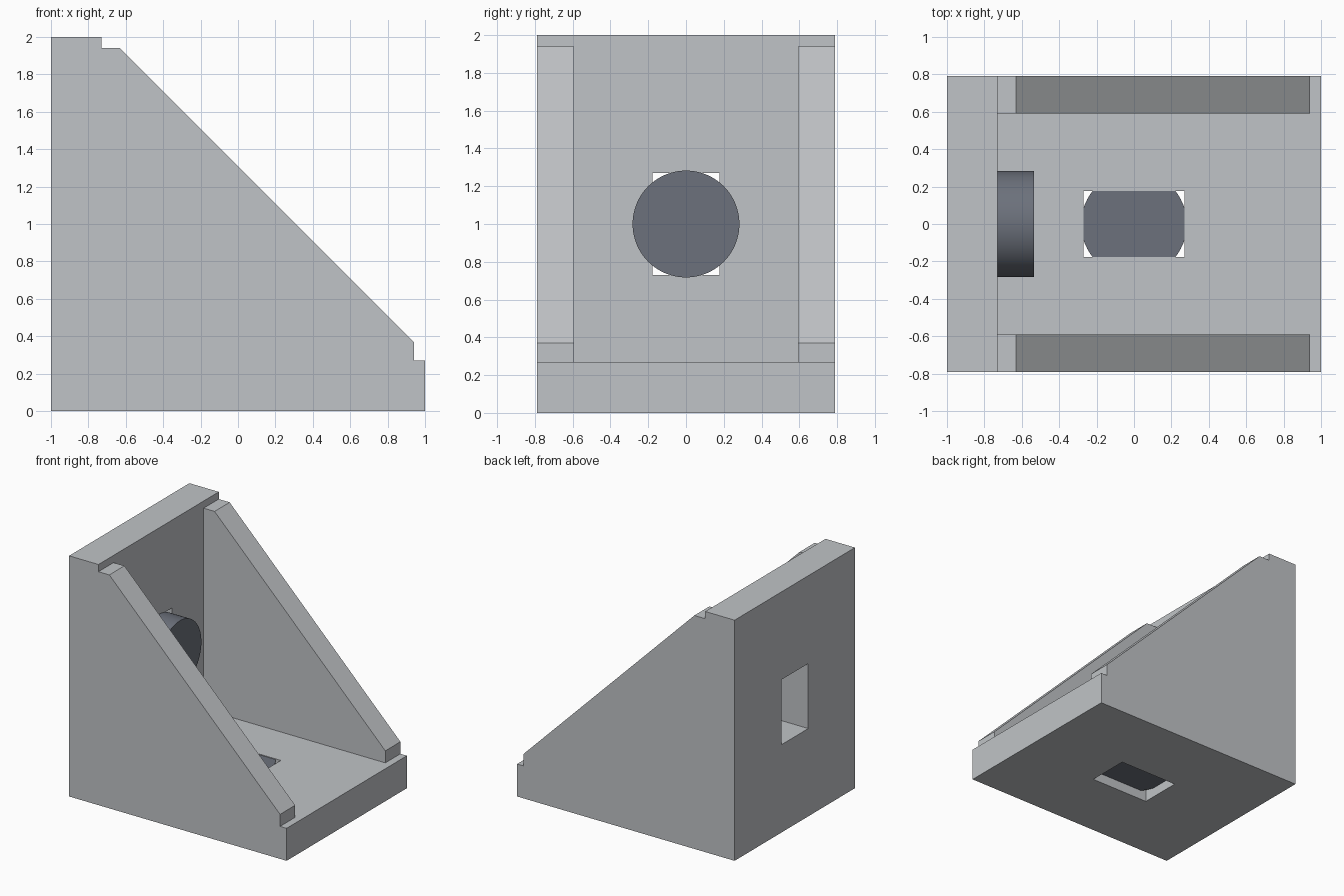
import bpy, bmesh
from math import pi, radians
from mathutils import Matrix

cube = bpy.data.objects.get("Cube")
if cube:
    bpy.data.objects.remove(cube, do_unlink=True)

WALL = -0.73     # inner face of the upright plate
FLOOR = 0.27     # upper face of the base plate
HALF = 0.79      # half of the overall width
INNER = 0.592    # inner face of each side gusset


def material(name, color):
    m = bpy.data.materials.new(name)
    m.use_nodes = True
    m.diffuse_color = (*color, 1)
    m.node_tree.nodes["Principled BSDF"].inputs["Base Color"].default_value = (*color, 1)
    return m


light_grey = material("light grey", (0.53, 0.55, 0.57))
dark_grey = material("dark grey", (0.15, 0.165, 0.2))


def add_object(name, bm, mat):
    bmesh.ops.recalc_face_normals(bm, faces=bm.faces)
    mesh = bpy.data.meshes.new(name)
    bm.to_mesh(mesh)
    bm.free()
    mesh.materials.append(mat)
    obj = bpy.data.objects.new(name, mesh)
    bpy.context.collection.objects.link(obj)
    return obj


def cut_box(target, name, low, high):
    """Subtract the box between two corners from the target."""
    bm = bmesh.new()
    bmesh.ops.create_cube(bm, size=1)
    for v in bm.verts:
        v.co = [a if c < 0 else b for c, a, b in zip(v.co, low, high)]
    cutter = add_object(name, bm, light_grey)
    cutter.hide_render = True
    mod = target.modifiers.new(name, "BOOLEAN")
    mod.operation = "DIFFERENCE"
    mod.solver = "EXACT"
    mod.object = cutter
    bpy.context.view_layer.objects.active = target
    bpy.ops.object.modifier_apply(modifier=name)
    bpy.data.objects.remove(cutter, do_unlink=True)


# Bracket: side silhouette extruded across the width
profile = [(-1, 0), (1, 0), (1, FLOOR), (0.94, FLOOR), (0.94, 0.37),
           (-0.63, 1.94), (WALL, 1.94), (WALL, 2), (-1, 2)]
bm = bmesh.new()
side = bm.faces.new([bm.verts.new((x, -HALF, z)) for x, z in profile])
extruded = bmesh.ops.extrude_face_region(bm, geom=[side])["geom"]
bmesh.ops.translate(bm, vec=(0, 2 * HALF, 0),
                    verts=[g for g in extruded if isinstance(g, bmesh.types.BMVert)])
bracket = add_object("corner_bracket", bm, light_grey)

# Pocket between the gussets, then one slot in each plate
cut_box(bracket, "pocket", (WALL, -INNER, FLOOR), (2, INNER, 3))
cut_box(bracket, "base_slot", (-0.27, -0.177, -0.5), (0.27, 0.177, 0.5))
cut_box(bracket, "wall_slot", (-1.5, -0.177, 0.73), (-0.5, 0.177, 1.27))


# Round bolt heads
def bolt_head(name, transform, depth):
    bm = bmesh.new()
    bmesh.ops.create_cone(bm, cap_ends=True, segments=64, radius1=0.283,
                          radius2=0.283, depth=depth, matrix=transform)
    head = add_object(name, bm, dark_grey)
    bpy.ops.object.select_all(action="DESELECT")
    head.select_set(True)
    bpy.context.view_layer.objects.active = head
    bpy.ops.object.shade_smooth_by_angle(angle=radians(30))


bolt_head("wall_bolt_head",
          Matrix.Translation((WALL + 0.0975, 0, 1)) @ Matrix.Rotation(pi / 2, 4, "Y"), 0.195)
bolt_head("base_bolt_head", Matrix.Translation((0, 0, 0.172)), 0.185)
